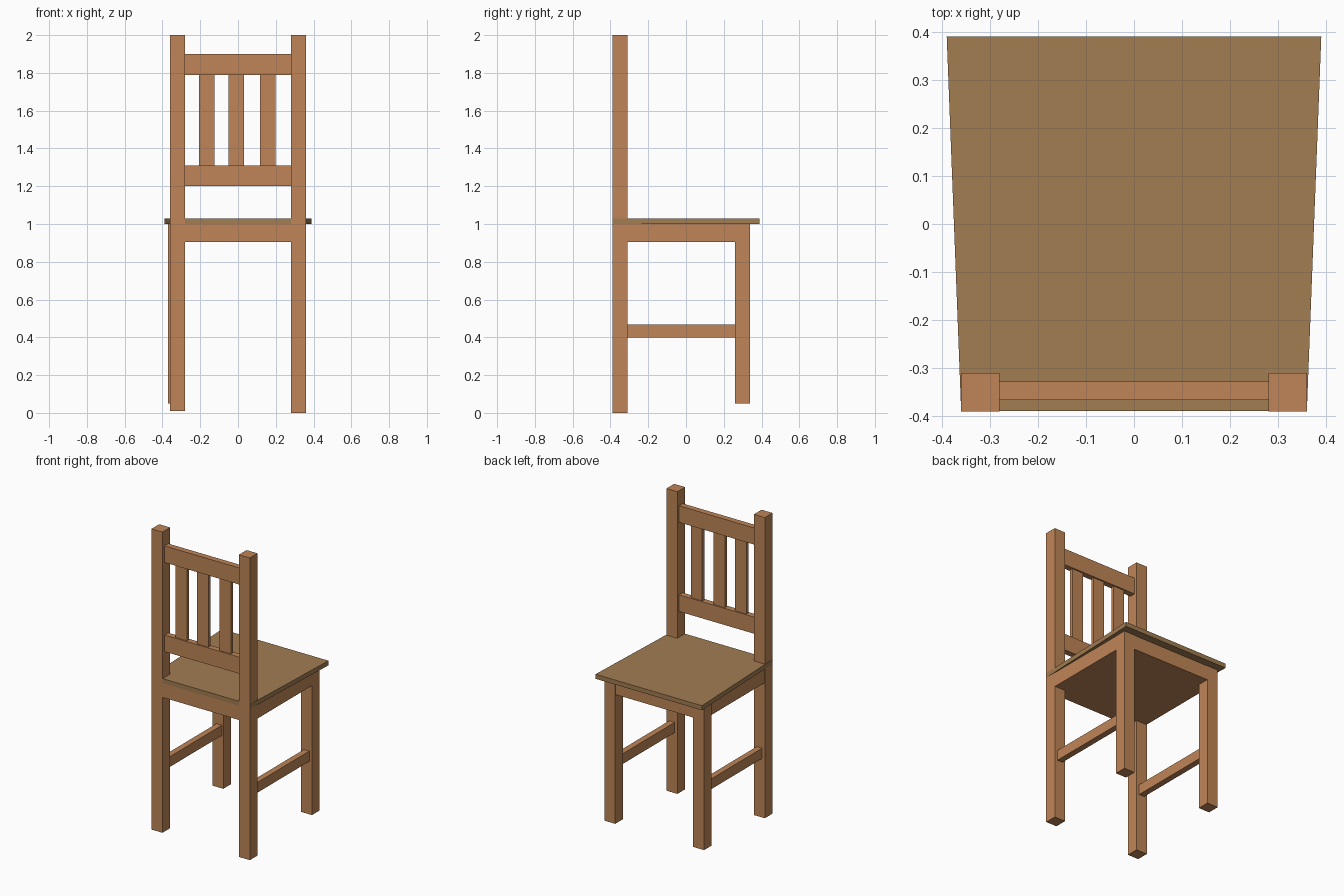
import bpy

if "Cube" in bpy.data.objects:
    bpy.data.objects.remove(bpy.data.objects["Cube"])


def material(name, rgb):
    m = bpy.data.materials.new(name)
    m.diffuse_color = (*rgb, 1)
    m.use_nodes = True
    m.node_tree.nodes["Principled BSDF"].inputs["Base Color"].default_value = m.diffuse_color
    return m


WOOD = material("orange_wood", (0.52, 0.235, 0.095))
SEAT = material("tan_seat", (0.36, 0.205, 0.085))


def prism(name, outline, z0, z1, mat):
    """Extrude an xy outline (counter-clockwise) from z0 to z1."""
    n = len(outline)
    verts = [(x, y, z) for z in (z0, z1) for x, y in outline]
    faces = [tuple(reversed(range(n))), tuple(range(n, 2 * n))]
    faces += [(i, (i + 1) % n, n + (i + 1) % n, n + i) for i in range(n)]
    mesh = bpy.data.meshes.new(name)
    mesh.from_pydata(verts, [], faces)
    mesh.materials.append(mat)
    obj = bpy.data.objects.new(name, mesh)
    bpy.context.collection.objects.link(obj)
    return obj


def box(name, x0, x1, y0, y1, z0, z1):
    return prism(name, [(x0, y0), (x1, y0), (x1, y1), (x0, y1)], z0, z1, WOOD)


# tall back posts
box("back_post_left", -0.36, -0.28, -0.39, -0.31, 0.01, 2.0)
box("back_post_right", 0.28, 0.36, -0.39, -0.31, 0.0, 2.0)

# short legs
box("short_leg_left", -0.37, -0.29, 0.26, 0.34, 0.05, 1.0)
box("short_leg_right", 0.28, 0.36, 0.26, 0.34, 0.05, 1.0)

# solid frame under the seat, just inside the leg faces
box("seat_frame", -0.358, 0.358, -0.388, 0.338, 0.905, 1.0)

# tapered seat board
prism("seat", [(-0.36, -0.389), (0.36, -0.389), (0.39, 0.39), (-0.39, 0.39)],
      1.0, 1.03, SEAT)

# side stretchers
for side, x in (("left", -0.32), ("right", 0.32)):
    box("stretcher_" + side, x - 0.02, x + 0.02, -0.31, 0.26, 0.40, 0.468)

# backrest rails
for part, z0, z1 in (("lower", 1.2, 1.31), ("upper", 1.79, 1.90)):
    box("back_rail_" + part, -0.285, 0.285, -0.367, -0.328, z0, z1)

# backrest slats
for i, x in enumerate((-0.165, -0.008, 0.158)):
    box(f"back_slat_{i + 1}", x - 0.041, x + 0.041, -0.358, -0.337, 1.30, 1.795)
